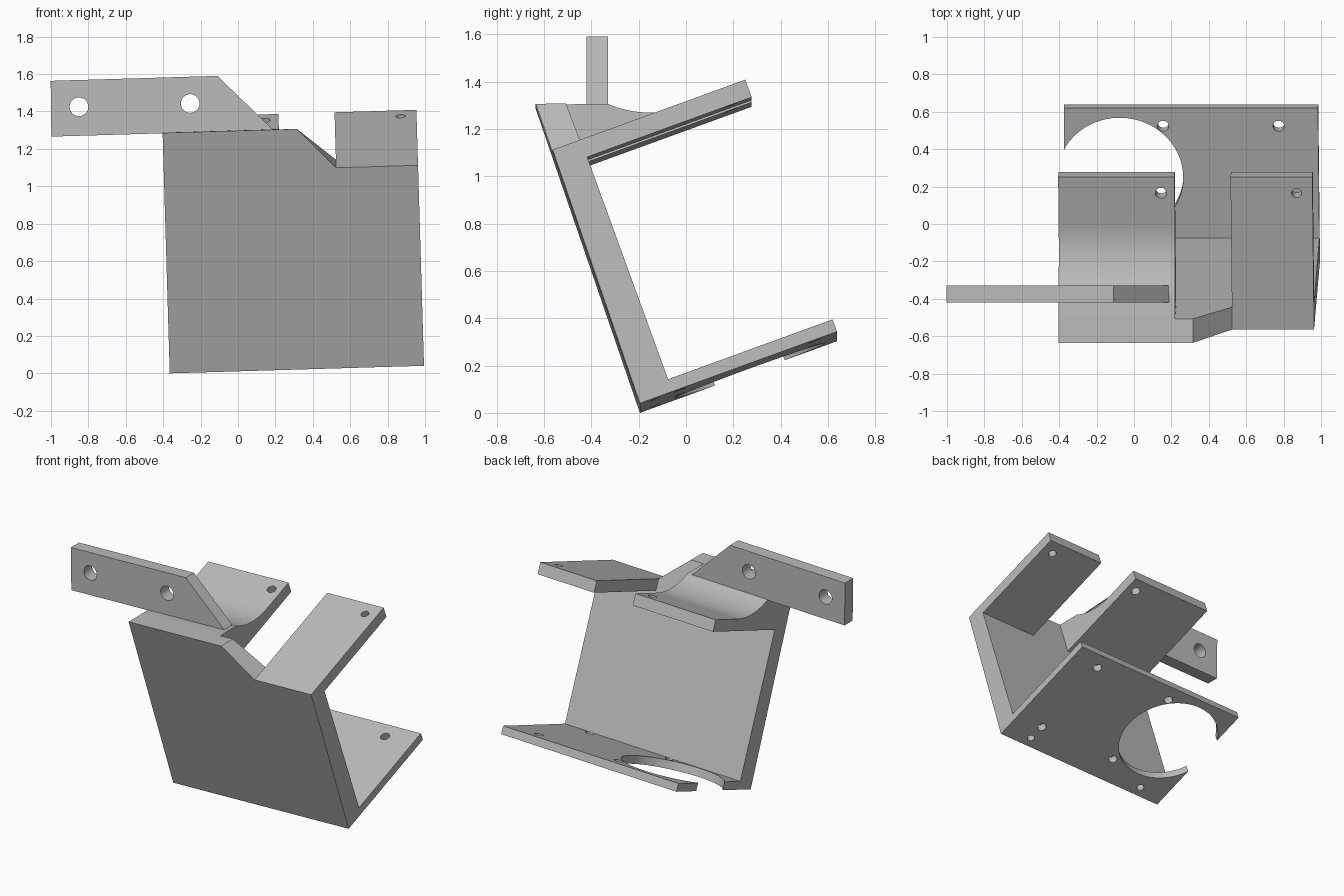
import bpy, bmesh, math
from mathutils import Matrix, Vector

if "Cube" in bpy.data.objects:
    bpy.data.objects.remove(bpy.data.objects["Cube"], do_unlink=True)

grey = bpy.data.materials.new("plain grey")
grey.use_nodes = True
colour = (0.5, 0.5, 0.5, 1)
grey.diffuse_color = colour
grey.node_tree.nodes["Principled BSDF"].inputs["Base Color"].default_value = colour

# The bracket frame leans back; the bar frame only has the slight sideways roll
UPRIGHT = Matrix.Translation((-0.365, -0.195, 0)) @ Matrix.Rotation(math.radians(-1.7), 4, 'Y')
LEANING = UPRIGHT @ Matrix.Rotation(math.radians(20), 4, 'X')


def finish(name, bm, frame):
    bmesh.ops.recalc_face_normals(bm, faces=bm.faces)
    mesh = bpy.data.meshes.new(name)
    bm.to_mesh(mesh)
    bm.free()
    mesh.materials.append(grey)
    ob = bpy.data.objects.new(name, mesh)
    bpy.context.collection.objects.link(ob)
    ob.matrix_world = frame
    return ob


def loft(name, rings, frame):
    """Closed solid through matching rings of points."""
    bm = bmesh.new()
    loops = [[bm.verts.new(p) for p in ring] for ring in rings]
    n = len(loops[0])
    for a, b in zip(loops, loops[1:]):
        for i in range(n):
            j = (i + 1) % n
            bm.faces.new((a[i], a[j], b[j], b[i]))
    bm.faces.new(loops[0])
    bm.faces.new(loops[-1])
    return finish(name, bm, frame)


def section(u, profile):
    return [(u, v, w) for v, w in profile]


def box_profile(v0, v1, w0, w1):
    return [(v0, w0), (v1, w0), (v1, w1), (v0, w1)]


def drill(ob, centre, radius, depth, axis='Z', sides=32):
    """Cut a round hole centred on a point of the part's own frame."""
    bm = bmesh.new()
    turn = Matrix.Rotation(math.radians(90), 4, 'X') if axis == 'Y' else Matrix()
    bmesh.ops.create_cone(bm, cap_ends=True, segments=sides, radius1=radius, radius2=radius,
                          depth=depth, matrix=Matrix.Translation(centre) @ turn)
    cutter = finish("hole_cutter", bm, ob.matrix_world.copy())
    cutter.hide_render = True
    bpy.context.view_layer.update()
    mod = ob.modifiers.new("hole", 'BOOLEAN')
    mod.operation, mod.solver, mod.object = 'DIFFERENCE', 'EXACT', cutter
    bpy.context.view_layer.objects.active = ob
    bpy.ops.object.modifier_apply(modifier=mod.name)
    bpy.data.objects.remove(cutter, do_unlink=True)


WIDTH, INNER, DEPTH = 1.36, 0.147, 0.887
LOW, HIGH = 1.055, 1.134          # underside and top of the upper flanges
SLOT = (0.622, 0.922)             # gap between the upper flanges

# Front wall: tall on the right, sloping down to the left
tall = [(0, 0), (INNER, 0), (INNER, 1.3155), (0.026, 1.359)]
short = [(0, 0), (INNER, 0), (INNER, HIGH), (0.02, HIGH)]
wall = loft("front_wall", [section(0, tall), section(0.718, tall),
                           section(SLOT[1], short), section(WIDTH, short)], LEANING)
for u in (0.2, 1.152):
    drill(wall, (u, 0.067, 0), 0.025, 0.4)

# Bottom flange with the large side opening and screw holes
base = box_profile(INNER, DEPTH, 0, 0.055)
bottom = loft("bottom_flange", [section(0, base), section(WIDTH, base)], LEANING)
drill(bottom, (0.298, 0.495, 0), 0.337, 0.5, sides=96)
for u in (0.53, 1.148):
    for v in (0.18, 0.785):
        drill(bottom, (u, v, 0), 0.03, 0.3)

# Upper left flange
plate = box_profile(INNER, DEPTH, LOW, HIGH)
left = loft("upper_left_flange", [section(SLOT[1], plate), section(WIDTH, plate)], LEANING)
drill(left, (1.274, 0.796, HIGH), 0.026, 0.4)

# Upper right flange, blended up to the bar by a hollow curve
radius, end_v, steps = 0.457, 0.625, 16
sweep = math.asin((end_v - 0.313) / radius)
curve = [(end_v - radius * math.sin(sweep * i / steps),
          HIGH + radius * (1 - math.cos(sweep * i / steps))) for i in range(steps + 1)]
blend = [(INNER, LOW), (DEPTH, LOW), (DEPTH, HIGH)] + curve + [(INNER, 1.3155)]
right = loft("upper_right_flange", [section(0, blend), section(SLOT[0], blend)], LEANING)
drill(right, (0.549, 0.796, HIGH), 0.03, 0.4)

# Upright mounting bar with two holes
outline = [(-0.595, 1.284), (0.593, 1.284), (0.302, 1.582), (-0.59, 1.582)]
bar = loft("mounting_bar", [[(u, y, z) for u, z in outline] for y in (-0.225, -0.135)], UPRIGHT)
for u in (-0.443, 0.152):
    drill(bar, (u, -0.18, 1.439), 0.05, 0.4, axis='Y')

# Smooth the curved walls, keep the edges sharp
for ob in (wall, bottom, left, right, bar):
    bpy.ops.object.select_all(action='DESELECT')
    ob.select_set(True)
    bpy.context.view_layer.objects.active = ob
    bpy.ops.object.shade_smooth_by_angle(angle=math.radians(25))
